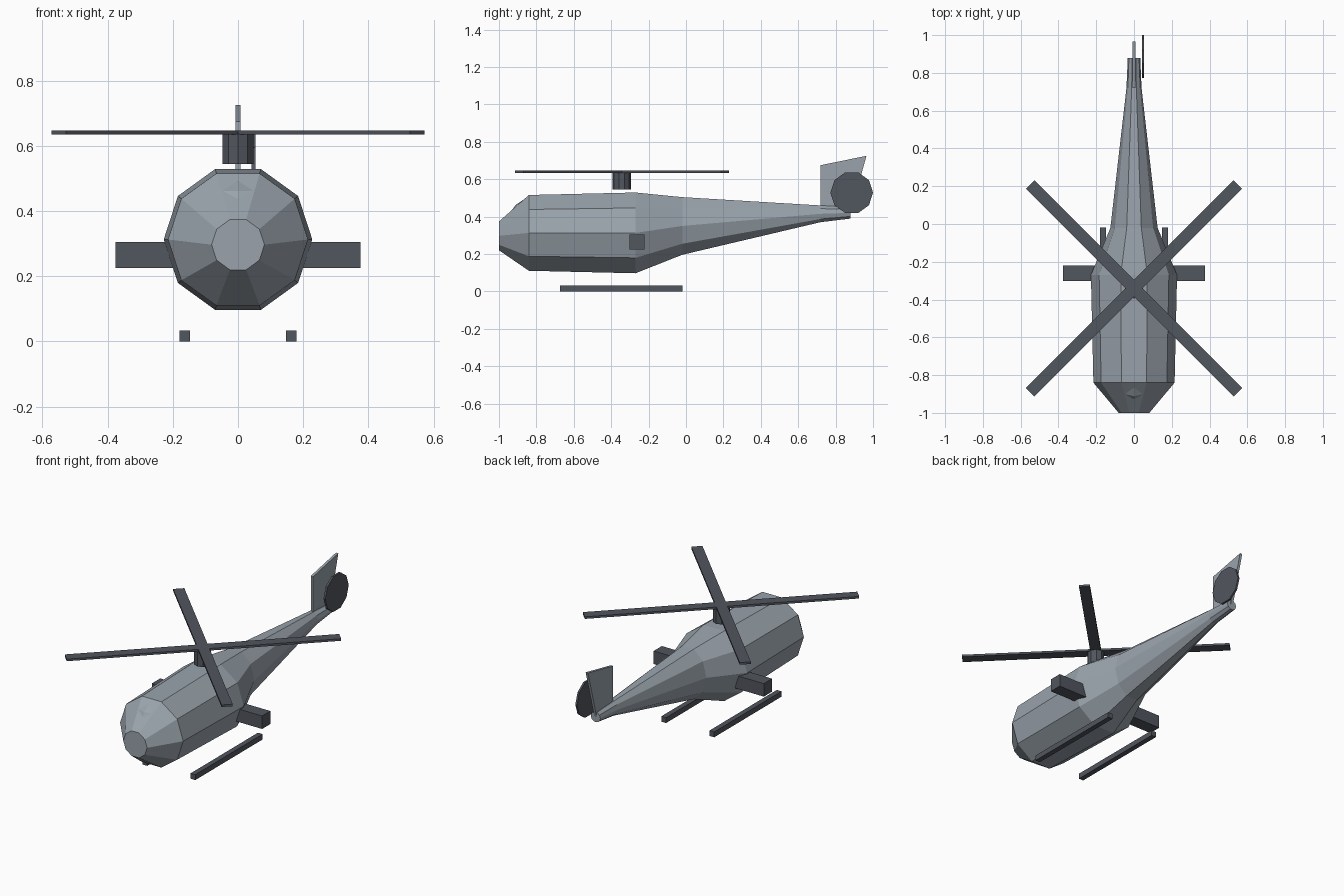
import bpy, bmesh, math
from mathutils import Matrix

if "Cube" in bpy.data.objects:
    bpy.data.objects.remove(bpy.data.objects["Cube"])


def material(name, rgb):
    m = bpy.data.materials.new(name)
    m.diffuse_color = (*rgb, 1)
    m.use_nodes = True
    m.node_tree.nodes["Principled BSDF"].inputs["Base Color"].default_value = m.diffuse_color
    return m


GREY = material("light grey hull", (0.32, 0.365, 0.41))
DARK = material("dark grey metal", (0.083, 0.092, 0.112))


def finish(name, bm, mat):
    bmesh.ops.recalc_face_normals(bm, faces=bm.faces)
    me = bpy.data.meshes.new(name)
    bm.to_mesh(me)
    bm.free()
    me.materials.append(mat)
    ob = bpy.data.objects.new(name, me)
    bpy.context.collection.objects.link(ob)
    return ob


def box(name, centre, size, mat, turn=0):
    bm = bmesh.new()
    bmesh.ops.create_cube(bm, size=1, matrix=Matrix.Translation(centre)
                          @ Matrix.Rotation(turn, 4, 'Z') @ Matrix.Diagonal((*size, 1)))
    return finish(name, bm, mat)


def cylinder(name, centre, radius, depth, mat, rot=Matrix.Identity(4)):
    bm = bmesh.new()
    bmesh.ops.create_cone(bm, cap_ends=True, segments=10, radius1=radius, radius2=radius,
                          depth=depth, matrix=Matrix.Translation(centre) @ rot)
    return finish(name, bm, mat)


# Fuselage and tail boom: ten-sided loft (y, centre z, x radius, z radius)
stations = [(-1.0, 0.297, 0.081, 0.081), (-0.84, 0.313, 0.215, 0.213),
            (-0.27, 0.313, 0.228, 0.227), (-0.02, 0.35, 0.125, 0.162),
            (0.72, 0.415, 0.04, 0.047), (0.88, 0.42, 0.033, 0.032)]
bm = bmesh.new()
rings = [[bm.verts.new((rx * math.cos(math.tau * k / 10), y, cz + rz * math.sin(math.tau * k / 10)))
          for k in range(10)] for y, cz, rx, rz in stations]
for a, b in zip(rings, rings[1:]):
    for k in range(10):
        j = (k + 1) % 10
        bm.faces.new((a[k], a[j], b[j], b[k]))
bm.faces.new(rings[0])
bm.faces.new(rings[-1])
finish("fuselage", bm, GREY)

# Cockpit dome, just breaking through the nose facets
bm = bmesh.new()
bmesh.ops.create_uvsphere(bm, u_segments=12, v_segments=8, radius=0.13,
                          matrix=Matrix.Translation((0, -0.82, 0.37)) @ Matrix.Diagonal((1.15, 1, 1, 1)))
finish("cockpit_dome", bm, GREY)

# Tail fin: side profile extruded across x
bm = bmesh.new()
profile = [(0.72, 0.44), (0.72, 0.675), (0.965, 0.725), (0.88, 0.42)]
face = bm.faces.new([bm.verts.new((-0.008, y, z)) for y, z in profile])
ext = bmesh.ops.extrude_face_region(bm, geom=[face])
bmesh.ops.translate(bm, vec=(0.016, 0, 0),
                    verts=[v for v in ext["geom"] if isinstance(v, bmesh.types.BMVert)])
finish("tail_fin", bm, GREY)

# Tail rotor disc on the right of the fin
cylinder("tail_rotor", (0.048, 0.886, 0.528), 0.114, 0.012, DARK,
         Matrix.Rotation(math.pi / 2, 4, 'X') @ Matrix.Rotation(math.pi / 2, 4, 'Y'))
rotor = bpy.data.objects["tail_rotor"]
# Turn the disc so that a corner points fore and aft
rotor.data.transform(Matrix.Translation((0.048, 0.886, 0.528)) @ Matrix.Rotation(math.pi / 10, 4, 'X')
                     @ Matrix.Translation((-0.048, -0.886, -0.528)))
if max(v.co.y for v in rotor.data.vertices) < 0.886 + 0.112:
    rotor.data.transform(Matrix.Translation((0.048, 0.886, 0.528)) @ Matrix.Rotation(math.pi / 10, 4, 'X')
                         @ Matrix.Translation((-0.048, -0.886, -0.528)))

# Main rotor
cylinder("rotor_hub", (0, -0.344, 0.591), 0.05, 0.092, DARK)
for i, turn in enumerate((math.pi / 4, -math.pi / 4)):
    box(f"rotor_blade_{i + 1}", (0, -0.341, 0.641), (1.555, 0.063, 0.013), DARK, turn)

# Stub wings and skids
for side, s in (("right", 1), ("left", -1)):
    box(f"stub_wing_{side}", (s * 0.238, -0.261, 0.265), (0.275, 0.08, 0.08), DARK)
    box(f"skid_{side}", (s * 0.164, -0.345, 0.0165), (0.032, 0.655, 0.033), DARK)
